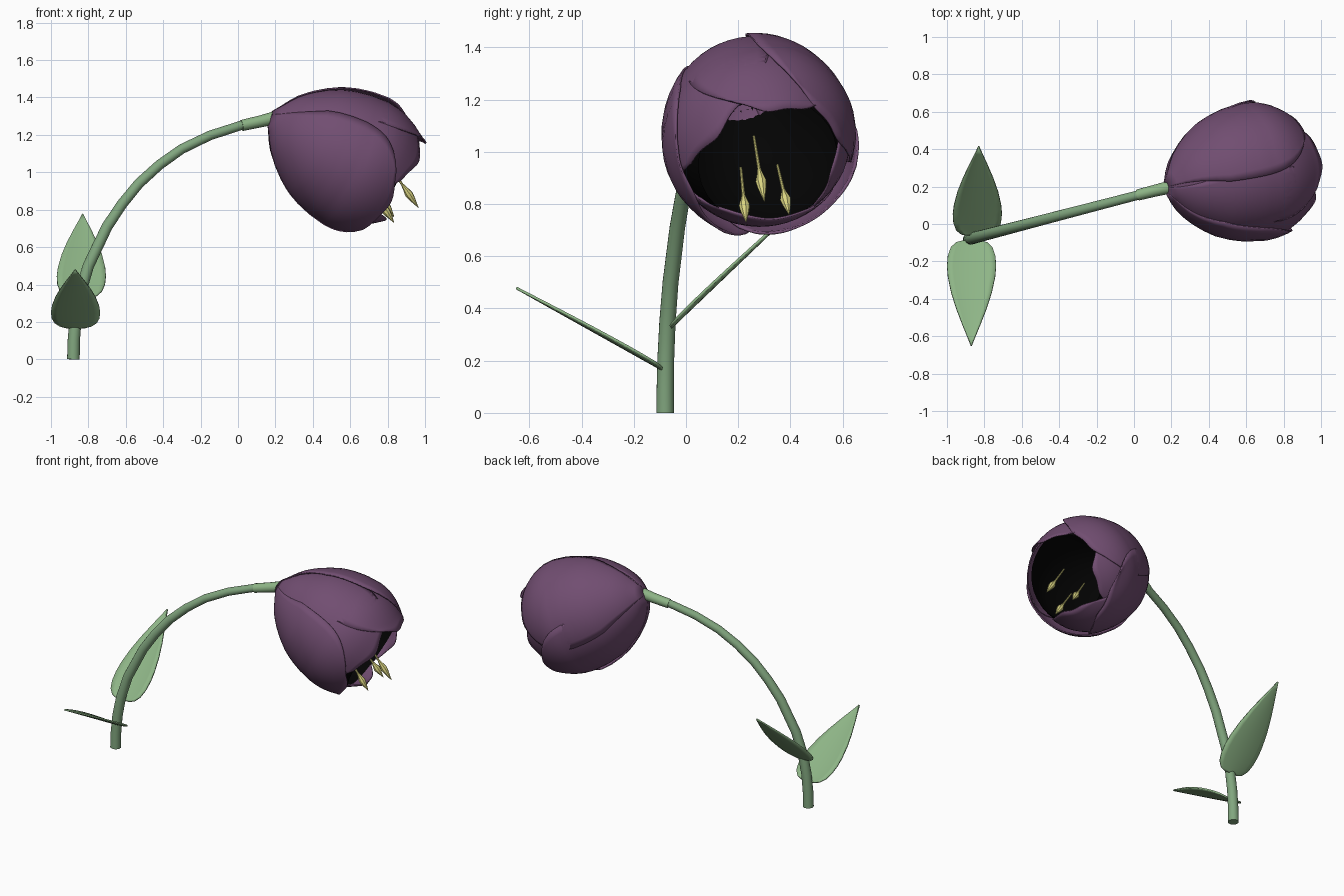
import bpy, bmesh, math
from mathutils import Vector

if "Cube" in bpy.data.objects:
    bpy.data.objects.remove(bpy.data.objects["Cube"])

def material(name, rgb):
    m = bpy.data.materials.new(name)
    m.diffuse_color = (*rgb, 1)
    m.use_nodes = True
    m.node_tree.nodes["Principled BSDF"].inputs["Base Color"].default_value = m.diffuse_color
    return m

GREEN = material("leaf_green", (0.27, 0.46, 0.24))
STEM = material("stem_green", (0.22, 0.38, 0.21))
PURPLE = material("petal_purple", (0.165, 0.075, 0.165))
BLACK = material("dark_throat", (0.001, 0.001, 0.001))
YELLOW = material("stamen_yellow", (0.70, 0.66, 0.22))

def grid_object(name, rows, mat, thickness=0, closed=False):
    """Skin a list of equally long point rows with quads."""
    bm = bmesh.new()
    vs = [[bm.verts.new(p) for p in row] for row in rows]
    n = len(rows[0])
    for a, b in zip(vs, vs[1:]):
        for i in range(n if closed else n - 1):
            j = (i + 1) % n
            bm.faces.new((a[i], a[j], b[j], b[i]))
    if closed:
        bm.faces.new(vs[0][::-1])
        bm.faces.new(vs[-1])
    bmesh.ops.recalc_face_normals(bm, faces=bm.faces)
    me = bpy.data.meshes.new(name)
    bm.to_mesh(me)
    bm.free()
    ob = bpy.data.objects.new(name, me)
    bpy.context.collection.objects.link(ob)
    me.materials.append(mat)
    if thickness:
        mod = ob.modifiers.new("thickness", 'SOLIDIFY')
        mod.thickness = thickness
        mod.offset = 0
    bpy.ops.object.select_all(action='DESELECT')
    ob.select_set(True)
    bpy.context.view_layer.objects.active = ob
    bpy.ops.object.shade_smooth_by_angle(angle=math.radians(40))
    return ob

def lerp_table(table, x):
    """Interpolate (x, value) pairs."""
    for (x0, y0), (x1, y1) in zip(table, table[1:]):
        if x <= x1:
            return y0 + (y1 - y0) * max(0, (x - x0) / (x1 - x0))
    return table[-1][1]

def ring(c, u, v, r, n):
    return [c + r * (u * math.cos(2 * math.pi * i / n) + v * math.sin(2 * math.pi * i / n))
            for i in range(n)]

def tube(name, pts, radii, mat, n=16):
    rows = []
    for i, p in enumerate(pts):
        d = (pts[min(i + 1, len(pts) - 1)] - pts[max(i - 1, 0)]).normalized()
        u = d.cross(Vector((-0.25, 1, 0))).normalized()
        rows.append(ring(p, u, d.cross(u), radii[i], n))
    return grid_object(name, rows, mat, closed=True)

# Arching stem, lying in one slanted vertical plane
xz = [(-.88, 0), (-.878, .1), (-.868, .22), (-.845, .35), (-.80, .5), (-.70, .71),
      (-.62, .83), (-.53, .94), (-.42, 1.04), (-.30, 1.125), (-.15, 1.197), (.02, 1.252), (.2, 1.295)]
path = [Vector((x, -.08 + (x + .88) * .26, z)) for x, z in xz]
tube("stem", path, [.034 - .010 * i / 12 for i in range(13)], STEM)

# Sleeve joining stem and flower
tube("flower_sleeve", [Vector((.02, .155, 1.25)), Vector((.12, .18, 1.272)), Vector((.25, .21, 1.305))],
     [.030, .032, .037], GREEN, 12)

# Flower frame: base, axis, upward and frontward directions
base = Vector((.2, .2, 1.285))
axis = Vector((.87, .16, -.45)).normalized()
front = axis.cross(Vector((0, 0, 1))).normalized()
up = front.cross(axis).normalized()
cup = [(-.03, .03), (0, .075), (.02, .11), (.06, .165), (.11, .215), (.18, .268), (.25, .31), (.32, .337),
       (.4, .357), (.5, .368), (.56, .362), (.62, .343), (.68, .31), (.74, .265), (.8, .22)]

def petal(name, angle, scale, length, half, flare):
    rows, nu, nv = [], 16, 24
    for k in range(nv + 1):
        s = k / nv
        w = half * (1 - .45 * s ** 7) * (.8 + .2 * min(1, s * 3))
        row = []
        for i in range(nu + 1):
            q = 2 * i / nu - 1
            a = math.radians(angle + w * q)
            # the tip edge is rounded, with a soft wave along it
            t = -.03 + s * (length + .03 - .05 * q * q + .006 * math.sin(q * 5 + angle))
            r = lerp_table(cup, t) * (scale + .02 * q * s) + flare * s ** 6
            row.append(base + axis * t + r * (up * math.cos(a) + front * math.sin(a)))
        rows.append(row)
    return grid_object(name, rows, PURPLE, .008)

# Petals: angle around the axis, size, length, half width, flare of the tip
for i, (ang, sc, ln, half, flare) in enumerate([
        (122, 1.01, .71, 64, .025), (-52, 1.01, .73, 58, .0), (-140, .985, .70, 60, .03),
        (58, .975, .755, 62, .01), (0, .955, .78, 54, .03), (180, .955, .775, 62, -.015),
        (-100, .945, .75, 55, .0)]):
    petal(("outer_petal_%d" if i < 3 else "inner_petal_%d") % (i + 1), ang, sc, ln, half, flare)

# Dark lining of the cup
lining = []
for t in (.70, .66, .6, .5, .4, .3, .2, .12, .06, .03):
    loop = ring(base + axis * t, up, front, lerp_table(cup, t) * .91, 32)
    lining.append(loop + loop[:1])
grid_object("flower_throat", lining, BLACK)

# Stamens: thin filament ending in a spindle anther
shape = [(0, .005), (.5, .007), (.58, .012), (.7, .022), (.8, .017), (1, .001)]
for i, (a, b) in enumerate([((.79, .26, 1.06), (.965, .30, .81)), ((.69, .21, .94), (.835, .23, .73)),
                            ((.70, .35, .95), (.835, .395, .76))]):
    a, b = Vector(a), Vector(b)
    tube("stamen_%d" % (i + 1), [a.lerp(b, s) for s, r in shape], [r for s, r in shape], YELLOW, 8)

# Leaves: rounded at the base, pointed at the tip, slightly cupped
outline = [(0, .05), (.02, .085), (.07, .112), (.15, .127), (.25, .131), (.35, .126), (.5, .108),
           (.65, .081), (.8, .048), (.92, .02), (1, .002)]
def leaf(name, a, b):
    a, b = Vector(a), Vector(b)
    side = Vector((1, 0, 0))
    nrm = side.cross(b - a).normalized()
    if nrm.z < 0:
        nrm = -nrm
    rows = []
    for s, w in outline:
        rows.append([a.lerp(b, s) + side * w * q / 4 + nrm * (.012 * (q / 4) ** 2 * w / .13 - .004)
                     for q in range(-4, 5)])
    return grid_object(name, rows, GREEN, .010)

leaf("front_leaf", (-.868, -.09, .17), (-.87, -.648, .482))
leaf("back_leaf", (-.84, -.06, .33), (-.83, .41, .78))
